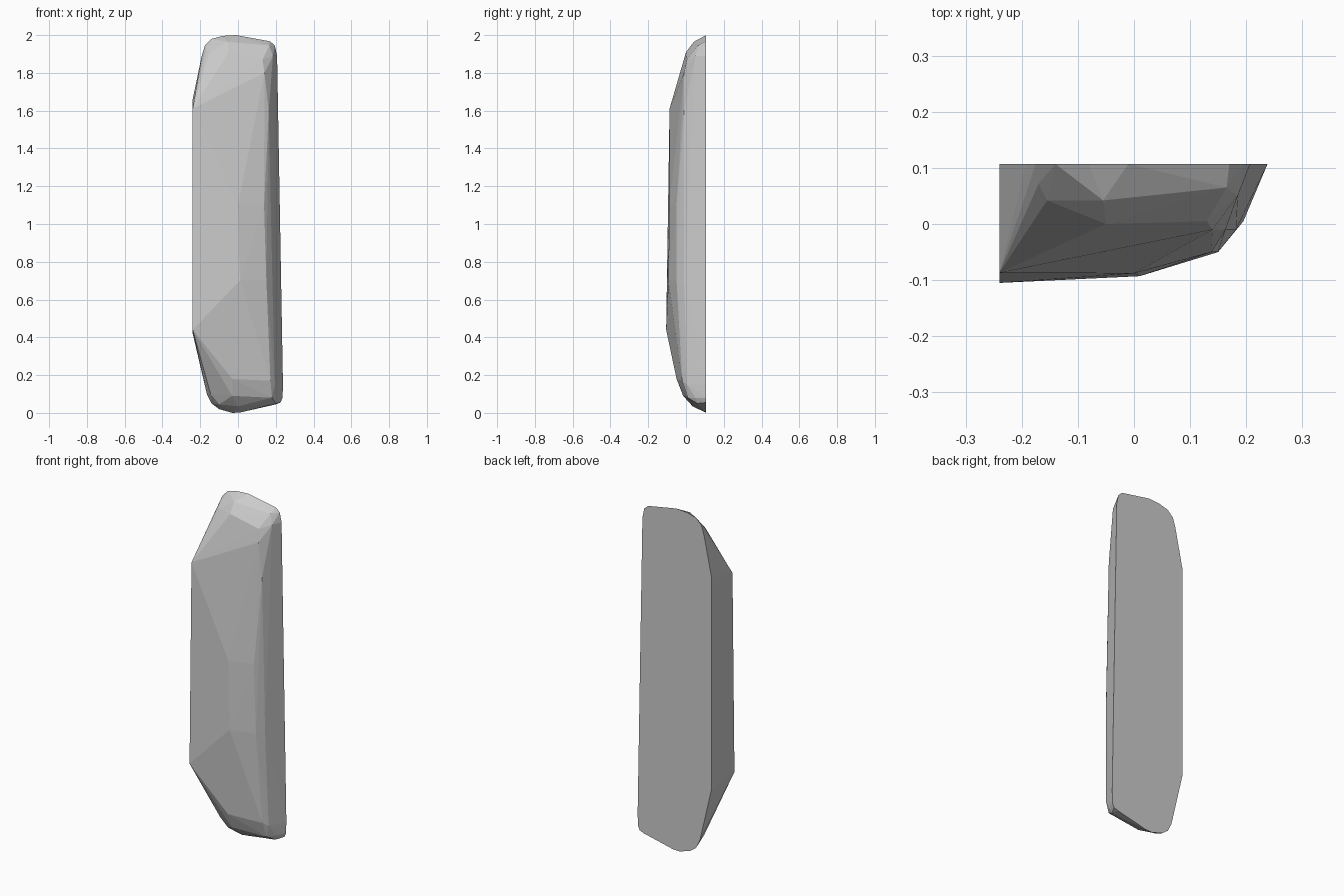
import bpy, bmesh

BACK = 0.107
# outline of the flat back face (x, z)
outline = [(-.24, 1.66), (-.192, 1.89), (-.175, 1.945), (-.14, 1.98), (-.08, 1.996), (-.01, 2.0),
           (.17, 1.967), (.195, 1.945), (.207, 1.89), (.238, .15), (.236, .08), (.225, .055),
           (.2, .045), (.01, .002), (-.03, 0), (-.1, .02), (-.14, .05), (-.165, .1), (-.24, .42)]
points = [(x, BACK, z) for x, z in outline]

# faceted front (x, y, z)
points += [
    (-.24, -.087, 1.61), (-.24, -.105, .44), (.01, -.093, .7),      # left edge and front ridge
    (0, -.088, 1.1), (.138, -.05, 1.1), (.15, -.05, .7),            # middle facets
    (.14, -.01, 1.8), (.172, -.02, .17), (-.03, -.05, .18),         # ends of the front facets
    (.163, -.01, 1.6), (.182, -.01, .7), (.195, .005, .15),         # right-hand chamfer
    (-.155, .042, 1.9), (-.17, .072, 1.92), (-.05, 0, 1.91),        # rounded top
    (.13, .005, 1.87), (.165, .065, 1.945), (-.055, .042, 1.965), (.185, .05, 1.89),
    (-.145, .04, .1), (-.03, -.015, .09), (.18, .01, .08),          # rounded bottom
    (-.1, .05, .045), (0, .035, .035), (.2, .06, .05), (.21, .05, .08)]

# closed convex stone
bm = bmesh.new()
for p in points:
    bm.verts.new(p)
hull = bmesh.ops.convex_hull(bm, input=bm.verts)
bmesh.ops.delete(bm, geom=[v for v in bm.verts if not v.link_faces], context='VERTS')
bmesh.ops.dissolve_limit(bm, angle_limit=.01, verts=bm.verts, edges=bm.edges)
bmesh.ops.recalc_face_normals(bm, faces=bm.faces)
mesh = bpy.data.meshes.new("stone_slab")
bm.to_mesh(mesh)
bm.free()
slab = bpy.data.objects.new("stone_slab", mesh)
bpy.context.collection.objects.link(slab)
